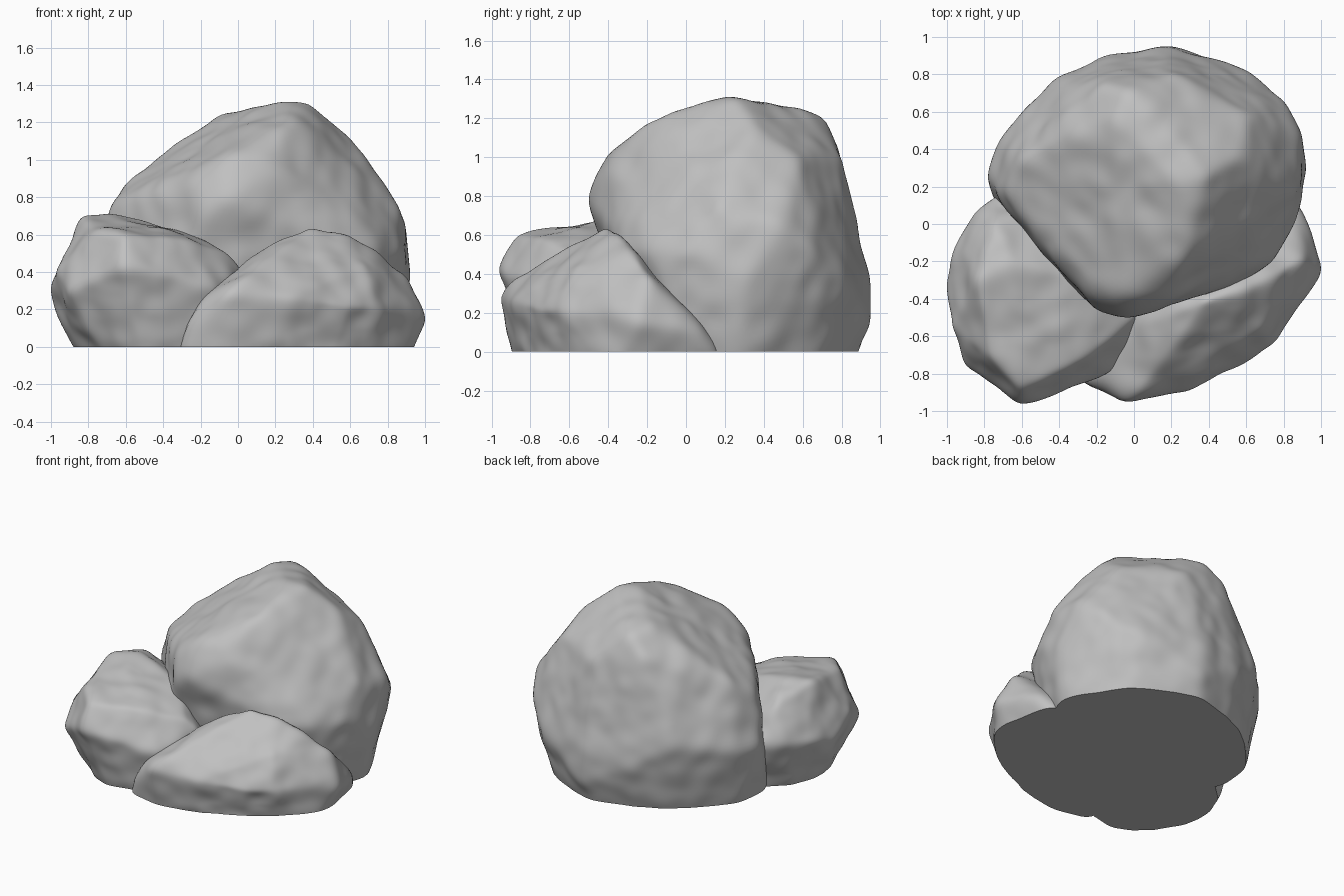
import bpy
import bmesh
from mathutils import Vector, noise
from mathutils.bvhtree import BVHTree

default_cube = bpy.data.objects.get("Cube")
if default_cube:
    bpy.data.objects.remove(default_cube, do_unlink=True)

BURIED = -0.1  # depth of the hidden base ring, trimmed off at the ground

# One grey stone colour
stone = bpy.data.materials.new("stone_grey")
stone.use_nodes = True
stone_colour = (0.53, 0.53, 0.53, 1)
stone.diffuse_color = stone_colour
shader = stone.node_tree.nodes["Principled BSDF"]
shader.inputs["Base Color"].default_value = stone_colour
shader.inputs["Roughness"].default_value = 0.9


def bounds(points):
    """Lowest and highest corner of a set of points."""
    low = Vector([min(axis) for axis in zip(*points)])
    high = Vector([max(axis) for axis in zip(*points)])
    return low, high


def smooth(bm, rounds):
    for _ in range(rounds):
        bmesh.ops.smooth_vert(bm, verts=bm.verts, factor=0.5,
                              use_axis_x=True, use_axis_y=True, use_axis_z=True)


def make_rock(name, corners, base, seed):
    """Chiselled hull of the corners, softened, weathered and cut flat at the ground."""
    points = [Vector(c) for c in corners]
    points += [Vector((x, y, BURIED)) for x, y in base]
    low, high = bounds(points)

    # Faceted block
    block = bmesh.new()
    for point in points:
        block.verts.new(point)
    bmesh.ops.convex_hull(block, input=block.verts)
    block.normal_update()
    surface = BVHTree.FromBMesh(block)
    block.free()

    # Dense ball pressed onto the block from inside
    centre = sum(points, Vector()) / len(points)
    bm = bmesh.new()
    bmesh.ops.create_icosphere(bm, subdivisions=6, radius=1)
    for vert in bm.verts:
        hit = surface.ray_cast(centre, vert.co.normalized())[0]
        vert.co = hit if hit else centre + vert.co * 0.5
    smooth(bm, 4)

    # Weathered dents and bumps
    bm.normal_update()
    offset = Vector((seed, seed * 2, seed * 3))
    moves = []
    for vert in bm.verts:
        place = vert.co + offset
        dent = 0.012 * noise.noise(place * 4) + 0.012 * noise.noise(place * 8)
        moves.append(vert.normal * dent)
    for vert, move in zip(bm.verts, moves):
        vert.co += move
    smooth(bm, 2)

    # Restore the full size lost to softening
    now_low, now_high = bounds([vert.co for vert in bm.verts])
    for vert in bm.verts:
        for i in range(3):
            part = (vert.co[i] - now_low[i]) / (now_high[i] - now_low[i])
            vert.co[i] = low[i] + part * (high[i] - low[i])

    # Flat underside with a crisp rim
    bmesh.ops.bisect_plane(bm, geom=bm.verts[:] + bm.edges[:] + bm.faces[:],
                           plane_co=(0, 0, 0), plane_no=(0, 0, -1), clear_outer=True)
    for face in bm.faces:
        face.smooth = True
    rim = [edge for edge in bm.edges if edge.is_boundary]
    underside = bmesh.ops.edgeloop_fill(bm, edges=rim)["faces"]
    for face in underside:
        face.smooth = False
    for edge in rim:
        edge.smooth = False
    bmesh.ops.recalc_face_normals(bm, faces=bm.faces)

    mesh = bpy.data.meshes.new(name)
    bm.to_mesh(mesh)
    bm.free()
    mesh.materials.append(stone)
    rock = bpy.data.objects.new(name, mesh)
    bpy.context.collection.objects.link(rock)


# Tall boulder at the back
make_rock(
    "large_back_boulder",
    [(.25, .2, 1.31), (.39, .25, 1.3), (-.1, .55, 1.24), (-.02, .7, 1.22),
     (.55, .36, 1.16), (.3, -.15, 1.2), (-.1, -.4, 1), (.15, -.38, 1.02),
     (-.25, -.38, .85), (0, -.5, .8), (-.15, -.49, .72), (.2, -.42, .7),
     (-.38, .45, 1.03), (-.58, .35, .88), (-.67, .15, .76), (-.72, .14, .5),
     (-.78, .25, .4), (-.72, .45, .42), (-.45, .75, .5), (-.15, .75, 1.1),
     (.22, .79, 1), (.17, .95, .35), (.2, .95, .13), (-.2, .88, .35),
     (.6, .82, .35), (.8, .66, .5), (.88, .5, .62), (.92, .3, .36),
     (.86, .18, .73), (.66, .35, 1), (.62, .59, .97), (.86, 0, .5),
     (.75, -.2, .5), (.55, -.32, .5)],
    [(-.66, .34), (-.39, .65), (-.13, .79), (.2, .84), (.6, .67), (.83, .3),
     (.75, .06), (.5, -.08), (0, -.26), (-.62, -.08), (-.7, .1)],
    seed=5.3)

# Blocky rock at the front, on the -x side
make_rock(
    "front_right_rock",
    [(-.83, -.3, .7), (-.65, -.2, .71), (-.77, -.7, .62), (-.61, -.87, .6),
     (-.3, -.73, .58), (-.3, -.3, .61), (-.05, -.55, .5), (.02, -.5, .43),
     (-.03, -.62, .35), (-.12, -.78, .3), (-.62, -.96, .42), (-.48, -.93, .4),
     (-.3, -.83, .35), (-.91, -.75, .28), (-.97, -.55, .4), (-1, -.33, .3),
     (-.97, -.33, .16), (-.95, -.1, .35), (-.85, .06, .35), (-.71, .16, .35),
     (-.4, .1, .4), (-.75, 0, .62), (-.1, -.3, .4)],
    [(-.7, -.66), (-.84, -.4), (-.79, -.12), (-.6, .05), (.05, -.2),
     (-.1, -.6), (-.3, -.77), (-.5, -.79)],
    seed=2.7)

# Low wedge-shaped rock at the front, on the +x side
make_rock(
    "front_left_rock",
    [(.4, -.42, .63), (.22, -.48, .55), (.6, -.36, .58), (.78, -.28, .48),
     (.9, -.22, .38), (.02, -.55, .41), (.05, -.89, .36), (-.02, -.95, .27),
     (-.17, -.8, .24), (-.26, -.82, .1), (.3, -.88, .25), (.2, -.75, .43),
     (.6, -.74, .2), (.73, -.65, .2), (.68, -.56, .42), (.92, -.38, .2),
     (1, -.28, .13), (.95, -.06, .12), (.87, .04, .12), (.5, -.07, .26),
     (0, -.3, .28)],
    [(-.31, -.8), (0, -.86), (.3, -.79), (.5, -.71), (.65, -.6), (.88, -.4),
     (.9, -.25), (.8, .18), (.4, .22), (0, -.15)],
    seed=8.1)
